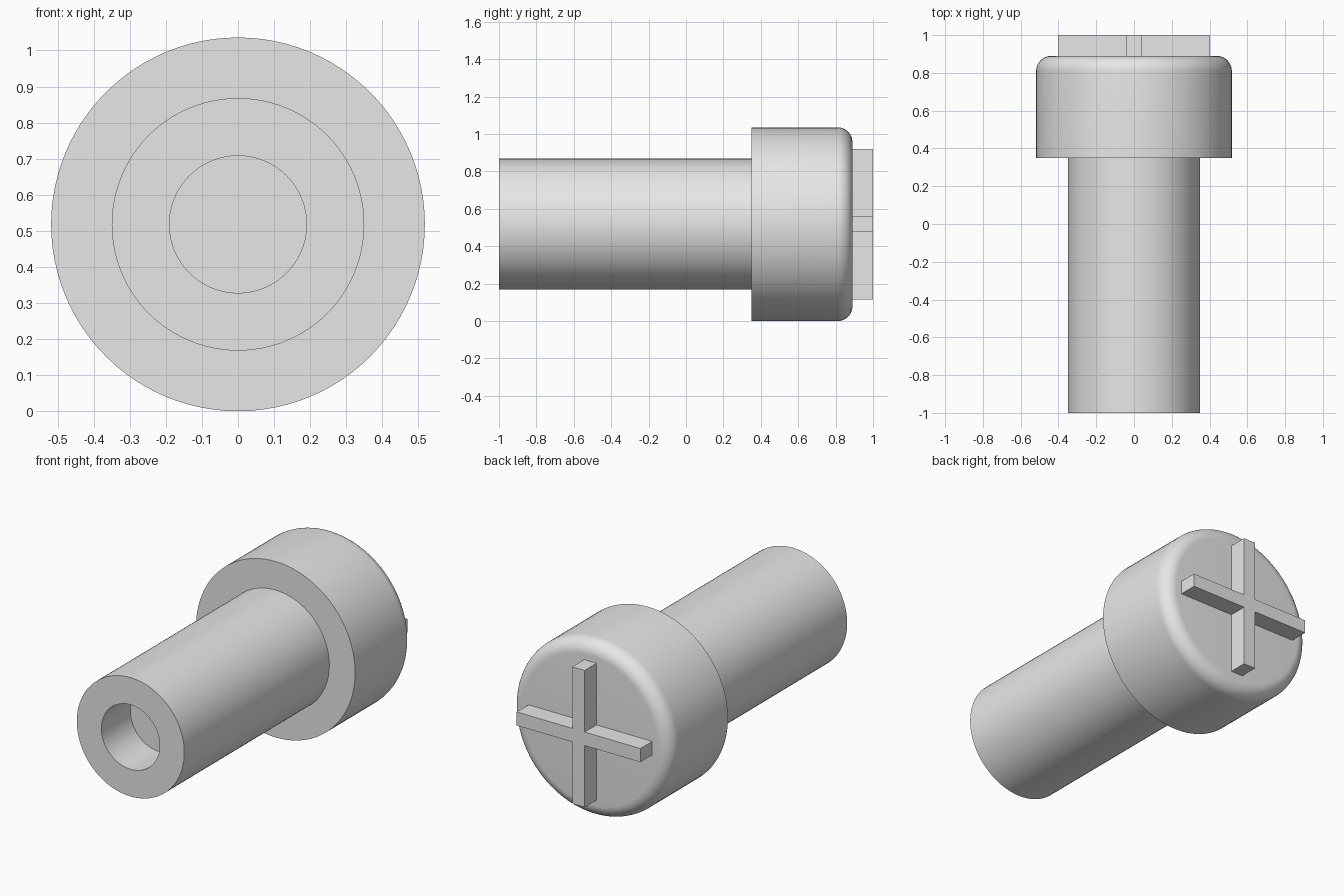
import bpy, bmesh, math
from mathutils import Vector, Matrix

if "Cube" in bpy.data.objects:
    bpy.data.objects.remove(bpy.data.objects["Cube"], do_unlink=True)

HEAD_R, SHAFT_R, BORE_R = 0.518, 0.35, 0.19
FRONT, SHOULDER, HEAD_BACK, BACK = -1.0, 0.35, 0.89, 1.0
BORE_DEPTH, FILLET = 0.27, 0.08
ARM, HALF_W = 0.403, 0.04
SEGMENTS = 96

grey = bpy.data.materials.new("plain grey")
grey.use_nodes = True
grey.diffuse_color = (0.8, 0.8, 0.8, 1)
grey.node_tree.nodes["Principled BSDF"].inputs["Base Color"].default_value = (0.8, 0.8, 0.8, 1)


def finish(bm, name):
    bmesh.ops.remove_doubles(bm, verts=bm.verts, dist=1e-5)
    bmesh.ops.recalc_face_normals(bm, faces=bm.faces)
    mesh = bpy.data.meshes.new(name)
    bm.to_mesh(mesh)
    bm.free()
    mesh.materials.append(grey)
    obj = bpy.data.objects.new(name, mesh)
    obj.location.z = HEAD_R
    bpy.context.collection.objects.link(obj)
    bpy.ops.object.select_all(action="DESELECT")
    obj.select_set(True)
    bpy.context.view_layer.objects.active = obj
    bpy.ops.object.shade_smooth_by_angle(angle=math.radians(30))
    return obj


def lathe(name, profile):
    """Turn (radius, y) points around the y axis."""
    bm = bmesh.new()
    verts = [bm.verts.new((r, y, 0)) for r, y in profile]
    edges = [bm.edges.new(pair) for pair in zip(verts, verts[1:])]
    bmesh.ops.spin(bm, geom=verts + edges, cent=(0, 0, 0), axis=(0, 1, 0),
                   angle=math.tau, steps=SEGMENTS)
    return finish(bm, name)


# Shaft with a blind bore in its front end
bore_end = FRONT + BORE_DEPTH
lathe("shaft", [(0, bore_end), (BORE_R, bore_end), (BORE_R, FRONT),
                (SHAFT_R, FRONT), (SHAFT_R, SHOULDER)])

# Head with a rounded back rim
rim = []
for i in range(11):
    a = math.pi / 2 * i / 10
    rim.append((HEAD_R - FILLET + FILLET * math.cos(a),
                HEAD_BACK - FILLET + FILLET * math.sin(a)))
lathe("head", [(SHAFT_R, SHOULDER), (HEAD_R, SHOULDER)] + rim + [(0, HEAD_BACK)])

# Raised cross on the back of the head
bm = bmesh.new()
outline = []
for quarter in range(4):
    turn = Matrix.Rotation(quarter * math.pi / 2, 3, "Y")
    for x, z in ((ARM, HALF_W), (ARM, -HALF_W), (HALF_W, -HALF_W)):
        outline.append(bm.verts.new(turn @ Vector((x, HEAD_BACK, z))))
base = bm.faces.new(outline)
top = bmesh.ops.extrude_face_region(bm, geom=[base], use_keep_orig=True)
moved = [v for v in top["geom"] if isinstance(v, bmesh.types.BMVert)]
bmesh.ops.translate(bm, verts=moved, vec=(0, BACK - HEAD_BACK, 0))
finish(bm, "raised_cross")
